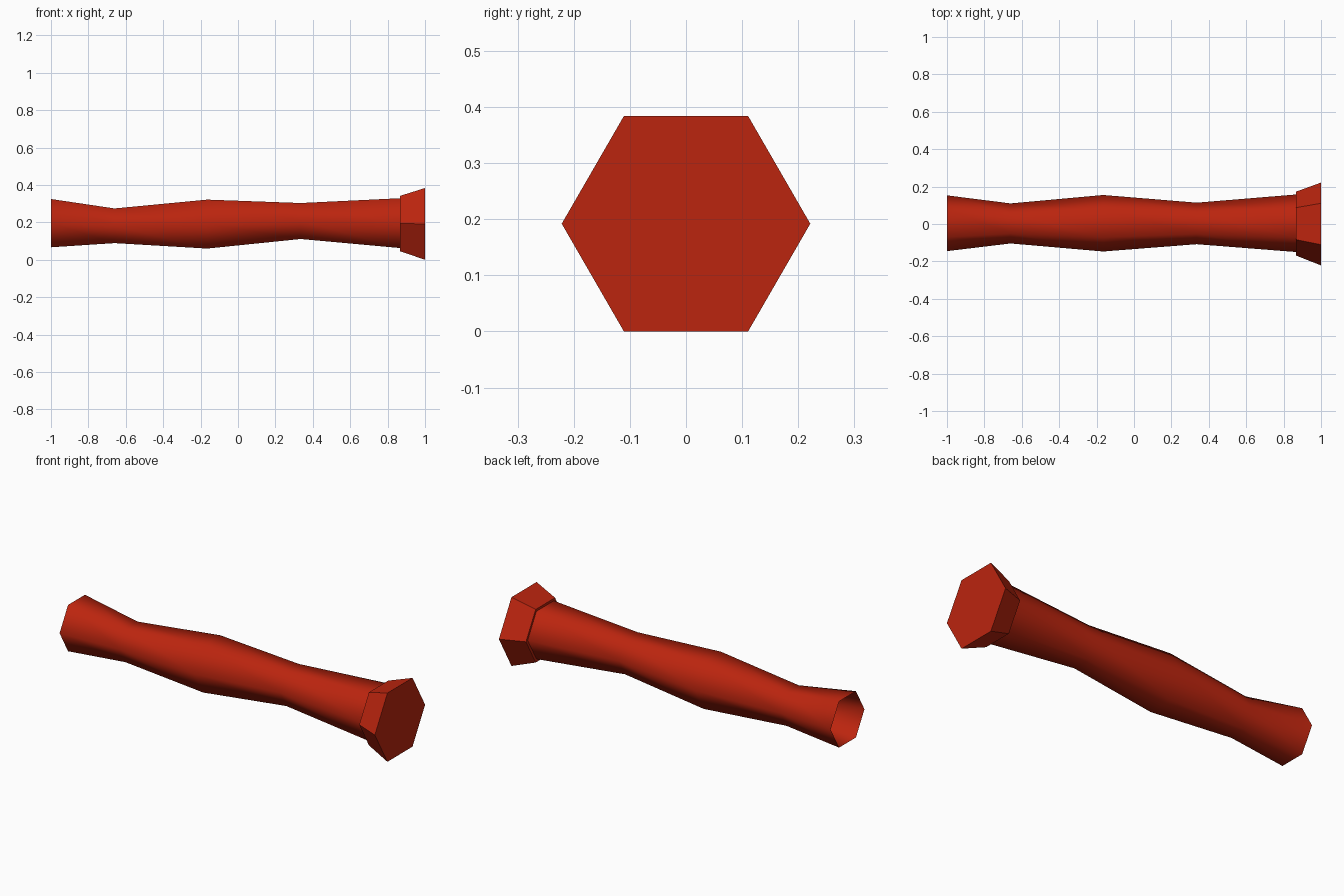
import bpy, bmesh, math

if "Cube" in bpy.data.objects:
    bpy.data.objects.remove(bpy.data.objects["Cube"])

red = bpy.data.materials.new("deep_red")
red.diffuse_color = (0.50, 0.018, 0.0045, 1)
red.use_nodes = True
red.node_tree.nodes["Principled BSDF"].inputs["Base Color"].default_value = red.diffuse_color


def hex_loft(name, rings, smooth, close_ends):
    """Loft hexagonal rings along x; each ring is (x, y, z, radius)."""
    bm = bmesh.new()
    loops = []
    for x, y, z, r in rings:
        loops.append([bm.verts.new((x, y + r * math.cos(i * math.pi / 3),
                                    z + r * math.sin(i * math.pi / 3)))
                      for i in range(6)])
    for a, b in zip(loops, loops[1:]):
        for i in range(6):
            j = (i + 1) % 6
            bm.faces.new((a[i], a[j], b[j], b[i]))
    if close_ends:
        bm.faces.new(loops[0])
        bm.faces.new(loops[-1])
        bmesh.ops.recalc_face_normals(bm, faces=bm.faces[:])
    else:
        # Open shell: point the walls outward
        bm.normal_update()
        f = bm.faces[:][1]
        if f.normal.z < 0:
            bmesh.ops.reverse_faces(bm, faces=bm.faces[:])
    for f in bm.faces:
        f.smooth = smooth
    mesh = bpy.data.meshes.new(name)
    bm.to_mesh(mesh)
    bm.free()
    mesh.materials.append(red)
    obj = bpy.data.objects.new(name, mesh)
    bpy.context.collection.objects.link(obj)
    return obj


# Wavy grip, open at the left end
hex_loft("grip", [
    (-1.0, 0.004, 0.196, 0.149),
    (-0.66, 0.003, 0.182, 0.107),
    (-0.165, 0.004, 0.191, 0.151),
    (0.335, 0.003, 0.2075, 0.111),
    (0.87, 0.004, 0.196, 0.154),
], smooth=True, close_ends=False)

# Flared flat-sided pommel
hex_loft("pommel", [
    (0.867, 0.002, 0.194, 0.171),
    (1.0, 0.0, 0.192, 0.2215),
], smooth=False, close_ends=True)
